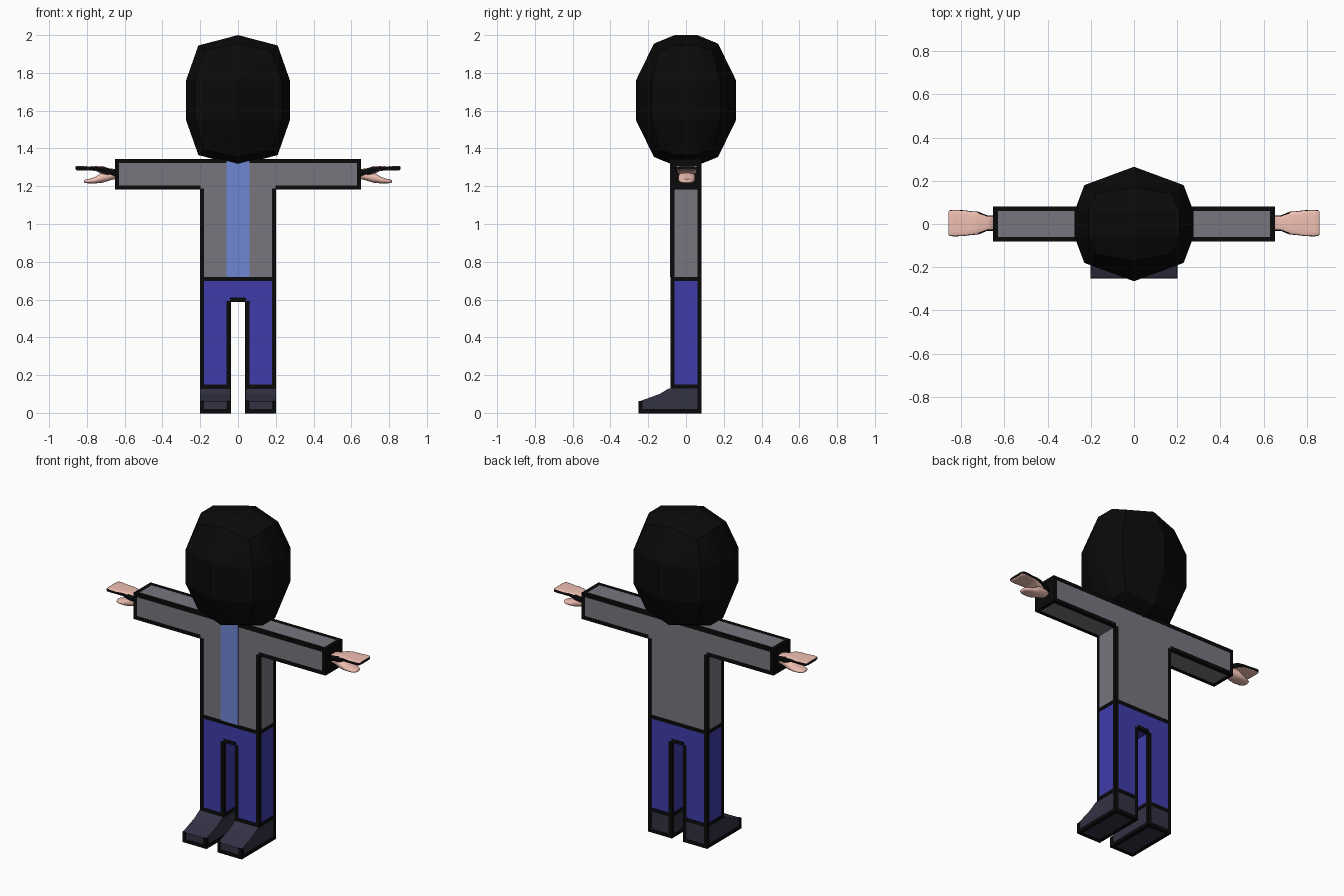
import bpy, bmesh, math
from mathutils import Matrix, Vector

if "Cube" in bpy.data.objects:
    bpy.data.objects.remove(bpy.data.objects["Cube"])


def material(name, rgb):
    m = bpy.data.materials.new(name)
    m.diffuse_color = (*rgb, 1)
    m.use_nodes = True
    m.node_tree.nodes["Principled BSDF"].inputs["Base Color"].default_value = m.diffuse_color
    return m


BLACK = material("black", (0.003, 0.003, 0.003))
SHIRT = material("shirt_grey", (0.19, 0.18, 0.21))
STRIPE = material("stripe_blue", (0.16, 0.24, 0.66))
PANTS = material("pants_blue", (0.05, 0.045, 0.40))
SHOE = material("shoe_dark", (0.032, 0.032, 0.058))
SKIN = material("skin", (0.88, 0.53, 0.45))
BAR, EPS = 0.022, 0.002


def finish(bm, name, mats):
    bmesh.ops.recalc_face_normals(bm, faces=bm.faces)
    me = bpy.data.meshes.new(name)
    bm.to_mesh(me)
    bm.free()
    for m in mats:
        me.materials.append(m)
    ob = bpy.data.objects.new(name, me)
    bpy.context.collection.objects.link(ob)
    return ob


def outline(bm, name, skip_z):
    """Black bars along the convex, axis-aligned edges of a solid."""
    out = bmesh.new()
    for e in bm.edges:
        a, b = e.verts[0].co, e.verts[1].co
        d = b - a
        n1, n2 = (f.normal for f in e.link_faces)
        if not e.is_convex or abs(n1.dot(n2)) > 0.1:
            continue
        if max(abs(c) for c in d.normalized()) < 0.999:
            continue
        if all(abs(v.z - skip_z) < 1e-4 for v in (a, b)):
            continue
        u = d.normalized() * (d.length + 2 * EPS)
        c = (a + b) / 2 - (n1 + n2) * (BAR / 2 - EPS)
        mat = Matrix((u, n1 * BAR, n2 * BAR)).transposed().to_4x4()
        mat.translation = c
        bmesh.ops.create_cube(out, size=1, matrix=mat)
    finish(out, name, [BLACK])


def prism(name, pts, extrude, mat, skip_z):
    bm = bmesh.new()
    face = bm.faces.new([bm.verts.new(p) for p in pts])
    r = bmesh.ops.extrude_face_region(bm, geom=[face], use_keep_orig=True)
    verts = [g for g in r["geom"] if isinstance(g, bmesh.types.BMVert)]
    bmesh.ops.translate(bm, verts=verts, vec=extrude)
    bmesh.ops.recalc_face_normals(bm, faces=bm.faces)
    bm.normal_update()
    for f in bm.faces:  # sleeve ends are black
        if abs(f.calc_center_median().x) > 0.6:
            f.material_index = 1
    outline(bm, name + "_outline", skip_z)
    return finish(bm, name, [mat, BLACK])


def mirrored(half):
    return half + [(-x, z) for x, z in reversed(half)]


# Shirt with sleeves, and trousers, as front profiles
shirt = mirrored([(0.2, 0.70), (0.2, 1.185), (0.65, 1.185), (0.65, 1.343)])
prism("shirt", [(x, -0.08, z) for x, z in shirt], (0, 0.16, 0), SHIRT, 9)
pants = mirrored([(0.04, 0.59), (0.04, 0.13), (0.2, 0.13), (0.2, 0.70)])
prism("trousers", [(x, -0.08, z) for x, z in pants], (0, 0.16, 0), PANTS, 0.70)

# Undershirt stripe down the chest
bm = bmesh.new()
bmesh.ops.create_cube(bm, size=1, matrix=Matrix.Translation((0, -0.074, 1.032))
                      @ Matrix.Diagonal((0.12, 0.02, 0.624, 1)))
finish(bm, "shirt_stripe", [STRIPE])

# Head: hull of a rounded 2 x 3 x 3 block
OCTANT = [(0, .265, .105), (0, .06, .345), (.275, .06, .105), (.21, .06, .29),
          (0, .17, .30), (.23, .18, .105), (.175, .14, .262)]
pts = {(x * i, y * j, 1.655 + z * k) for x, y, z in OCTANT
       for i in (-1, 1) for j in (-1, 1) for k in (-1, 1)}
bm = bmesh.new()
for p in sorted(pts):
    bm.verts.new(p)
bmesh.ops.remove_doubles(bm, verts=bm.verts, dist=1e-4)
bmesh.ops.convex_hull(bm, input=bm.verts)
finish(bm, "head", [BLACK])


def loft(name, rings, side, power, black_rim):
    """Rounded sections (x, half width, bottom, top) joined along x."""
    n = 20
    bm = bmesh.new()
    loops = []
    for x, w, z0, z1 in rings:
        loop = []
        for i in range(n):
            a = math.tau * (i + 0.5) / n
            c, s = (math.copysign(abs(t) ** power, t) for t in (math.cos(a), math.sin(a)))
            loop.append(bm.verts.new((side * x, w * c + 0.004,
                                      (z0 + z1) / 2 + s * (z1 - z0) / 2)))
        loops.append(loop)
    for a, b in zip(loops, loops[1:]):
        for i in range(n):
            bm.faces.new((a[i], a[(i + 1) % n], b[(i + 1) % n], b[i]))
    for loop in (loops[0], loops[-1]):
        bm.faces.new(loop)
    bmesh.ops.recalc_face_normals(bm, faces=bm.faces)
    bm.normal_update()
    for f in bm.faces:
        f.smooth = True
        if black_rim and abs(f.normal.z) < 0.75:
            f.material_index = 1
    finish(bm, name, [SKIN, BLACK])


FINGERS = [(.64, .036, 1.245, 1.29), (.68, .036, 1.25, 1.295), (.72, .053, 1.265, 1.307),
           (.75, .055, 1.28, 1.308), (.79, .06, 1.284, 1.305), (.83, .062, 1.284, 1.308),
           (.853, .06, 1.284, 1.308), (.86, .052, 1.288, 1.304)]
THUMB = [(.64, .033, 1.24, 1.285), (.68, .036, 1.23, 1.28), (.72, .045, 1.217, 1.275),
         (.755, .043, 1.215, 1.25), (.79, .036, 1.215, 1.238),
         (.81, .026, 1.217, 1.235), (.816, .014, 1.221, 1.231)]
SHOE_SIDE = [(.08, 0), (.08, .13), (-.09, .13), (-.14, .10), (-.25, .06), (-.25, 0)]

# Hands and shoes on both sides
for side, label in ((-1, "right"), (1, "left")):
    loft(label + "_fingers", FINGERS, side, 0.5, True)
    loft(label + "_thumb", THUMB, side, 0.8, False)
    prism(label + "_shoe", [(side * 0.04, y, z) for y, z in SHOE_SIDE],
          (side * 0.16, 0, 0), SHOE, 0.13)
